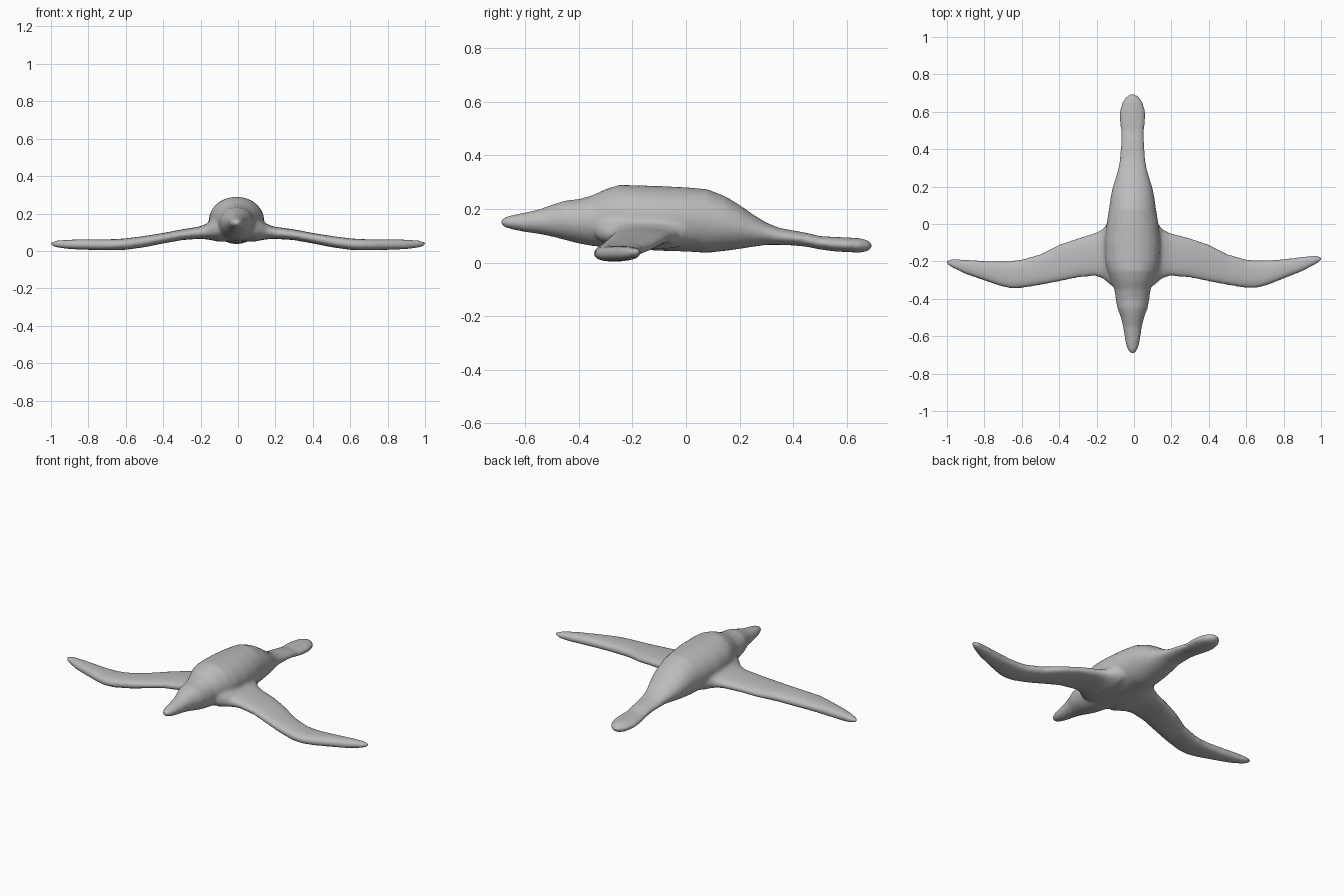
import bpy, bmesh, math

# Body stations, beak to tail: y, half width, bottom z, top z
BODY = [(-.692, .010, .143, .157), (-.68, .022, .133, .168), (-.65, .034, .124, .177),
        (-.60, .043, .114, .187), (-.55, .050, .107, .198), (-.50, .062, .097, .216),
        (-.45, .081, .084, .232), (-.40, .090, .071, .237), (-.35, .097, .062, .251),
        (-.30, .115, .057, .274), (-.25, .133, .053, .290), (-.20, .145, .050, .289),
        (-.10, .148, .044, .286), (0, .139, .041, .281), (.08, .126, .036, .274),
        (.15, .116, .044, .246), (.20, .105, .051, .215), (.25, .089, .059, .180),
        (.30, .075, .066, .149), (.35, .068, .066, .129), (.40, .064, .064, .120),
        (.45, .062, .059, .111), (.50, .062, .049, .099), (.55, .068, .042, .096),
        (.60, .069, .039, .094), (.65, .055, .037, .091), (.68, .034, .043, .083),
        (.694, .012, .056, .070)]

# Wing stations, root to tip: x, front y, back y, bottom z, top z
WING = [(.04, -.35, .08, .05, .23), (.10, -.34, .06, .05, .20), (.13, -.315, .01, .057, .172),
        (.16, -.29, -.028, .062, .145), (.20, -.277, -.048, .065, .130), (.30, -.286, -.076, .058, .115),
        (.40, -.307, -.110, .040, .096), (.50, -.326, -.162, .020, .080), (.60, -.342, -.190, .006, .067),
        (.66, -.341, -.195, .004, .063), (.72, -.324, -.194, .004, .062), (.80, -.292, -.188, .006, .062),
        (.90, -.252, -.176, .010, .060), (.97, -.216, -.168, .019, .055), (1.0, -.195, -.175, .030, .046)]


def ring(power, count=28):
    """Unit superellipse points."""
    for i in range(count):
        a = 2 * math.pi * i / count
        c, s = math.cos(a), math.sin(a)
        yield (math.copysign(abs(c) ** (2 / power), c), math.copysign(abs(s) ** (2 / power), s))


def loft(bm, rings):
    """Skin a list of rings and cap both ends."""
    loops = [[bm.verts.new(p) for p in r] for r in rings]
    n = len(loops[0])
    for a, b in zip(loops, loops[1:]):
        for i in range(n):
            bm.faces.new((a[i], a[(i + 1) % n], b[(i + 1) % n], b[i]))
    bm.faces.new(loops[0])
    bm.faces.new(loops[-1])


bm = bmesh.new()

# Body with beak, neck and tail
loft(bm, [[(-.008 + w * u, y, (lo + hi) / 2 + (hi - lo) / 2 * v) for u, v in ring(2)]
          for y, w, lo, hi in BODY])

# Wings, the left tip swept slightly further forward
for side in (1, -1):
    rings = []
    for x, front, back, lo, hi in WING:
        sweep = -.02 * max(0, (x - .6) / .4) if side < 0 else 0
        rings.append([(side * x - (.008 if x < .3 else 0),
                       (front + back) / 2 + sweep + (back - front) / 2 * u,
                       (lo + hi) / 2 + (hi - lo) / 2 * v) for u, v in ring(2.5)])
    loft(bm, rings)

bmesh.ops.recalc_face_normals(bm, faces=bm.faces)
mesh = bpy.data.meshes.new("bird")
bm.to_mesh(mesh)
bm.free()
bird = bpy.data.objects.new("bird", mesh)
bpy.context.collection.objects.link(bird)

# Grey clay colour
grey = bpy.data.materials.new("grey")
grey.diffuse_color = (.5, .5, .5, 1)
mesh.materials.append(grey)

# Fuse the parts into one soft skin
remesh = bird.modifiers.new("fuse", 'REMESH')
remesh.mode = 'VOXEL'
remesh.voxel_size = .009
remesh.use_smooth_shade = True
soft = bird.modifiers.new("soften", 'SMOOTH')
soft.factor = .5
soft.iterations = 5
